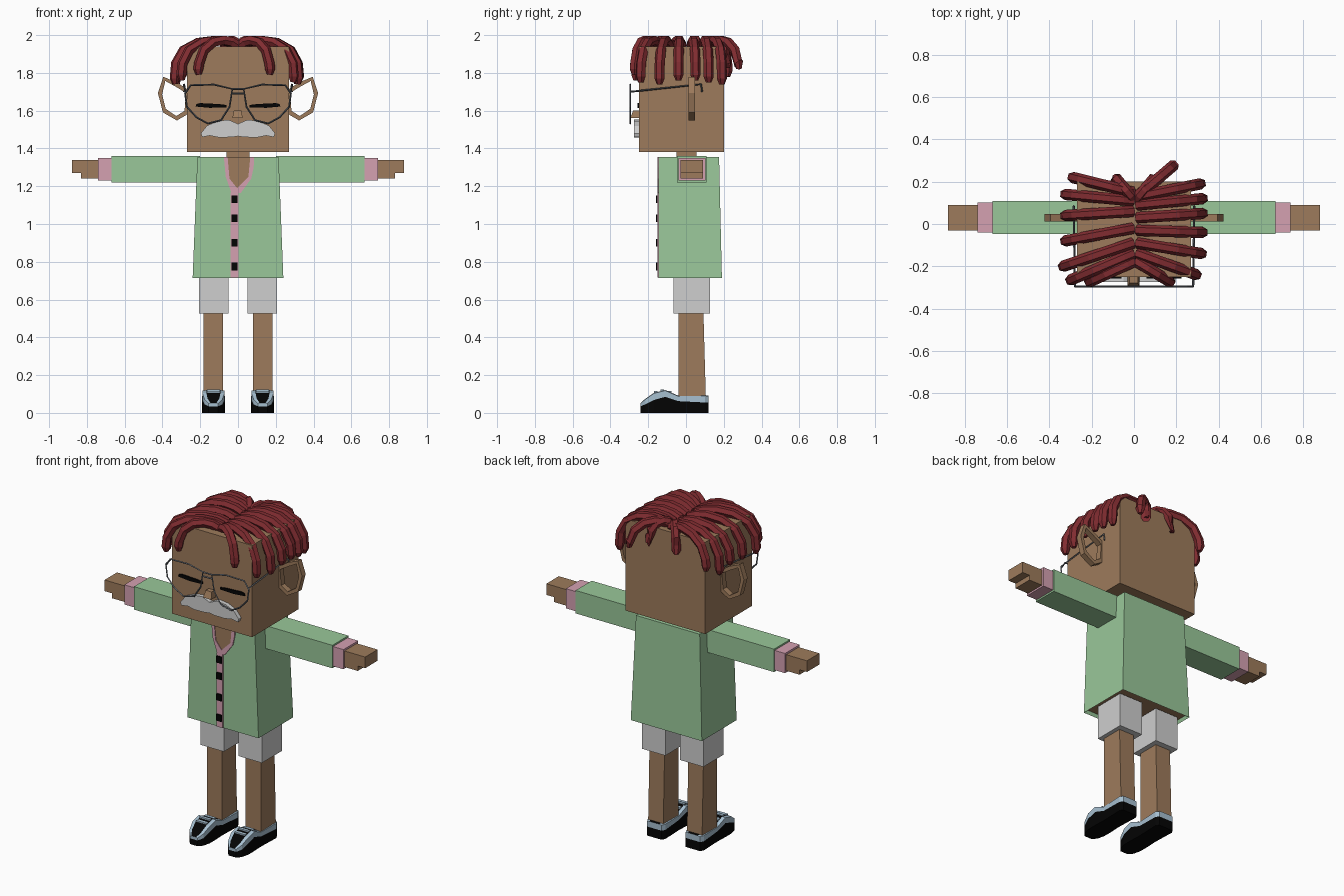
import bpy, bmesh
from mathutils import Vector

cube = bpy.data.objects.get("Cube")
if cube:
    bpy.data.objects.remove(cube, do_unlink=True)


def material(name, srgb):
    rgba = [(c / 255) ** 2.2 for c in srgb] + [1]
    m = bpy.data.materials.new(name)
    m.use_nodes = True
    m.diffuse_color = rgba
    bsdf = m.node_tree.nodes["Principled BSDF"]
    bsdf.inputs["Base Color"].default_value = rgba
    bsdf.inputs["Roughness"].default_value = 0.8
    return m


SKIN = material("brown skin", (156, 122, 92))
GREEN = material("green cloth", (152, 198, 152))
PINK = material("pink trim", (212, 160, 176))
GREY = material("pale grey", (205, 205, 205))
HAIR = material("dark red hair", (128, 48, 52))
BLACK = material("black", (12, 12, 12))
BLUE = material("pale blue", (165, 190, 207))
WIRE = material("steel wire", (98, 103, 110))


def finish(name, bm, *mats):
    bmesh.ops.recalc_face_normals(bm, faces=bm.faces)
    mesh = bpy.data.meshes.new(name)
    bm.to_mesh(mesh)
    bm.free()
    for m in mats:
        mesh.materials.append(m)
    ob = bpy.data.objects.new(name, mesh)
    bpy.context.collection.objects.link(ob)
    return ob


def box(name, x, y, z, mat, top=None):
    """Box from three ranges; top gives different x and y ranges for the upper face."""
    bm = bmesh.new()
    rings = []
    for (rx, ry), h in (((x, y), z[0]), (top or (x, y), z[1])):
        corners = ((0, 0), (1, 0), (1, 1), (0, 1))
        rings.append([bm.verts.new((rx[i], ry[j], h)) for i, j in corners])
    low, high = rings
    bm.faces.new(low)
    bm.faces.new(high)
    for i in range(4):
        k = (i + 1) % 4
        bm.faces.new((low[i], low[k], high[k], high[i]))
    return finish(name, bm, mat)


def plate(name, pts, y0, y1, mat):
    """Outline in x and z, extruded from y0 to y1."""
    bm = bmesh.new()
    face = bm.faces.new([bm.verts.new((x, y0, z)) for x, z in pts])
    new = bmesh.ops.extrude_face_region(bm, geom=[face])["geom"]
    for v in new:
        if isinstance(v, bmesh.types.BMVert):
            v.co.y = y1
    return finish(name, bm, mat)


def tube(name, paths, radius, mat, closed=False, sides=0, tip=1):
    """Swept tubes along paths, turned into a mesh."""
    cu = bpy.data.curves.new(name, "CURVE")
    cu.dimensions = "3D"
    cu.bevel_depth = radius
    cu.bevel_resolution = sides
    cu.use_fill_caps = True
    for path in paths:
        sp = cu.splines.new("POLY")
        sp.points.add(len(path) - 1)
        for p, co in zip(sp.points, path):
            p.co = (*co, 1)
        sp.points[-1].radius = tip
        sp.use_cyclic_u = closed
    temp = bpy.data.objects.new(name + "_path", cu)
    bpy.context.collection.objects.link(temp)
    mesh = bpy.data.meshes.new_from_object(temp.evaluated_get(bpy.context.evaluated_depsgraph_get()))
    bpy.data.objects.remove(temp, do_unlink=True)
    mesh.name = name
    mesh.materials.clear()
    mesh.materials.append(mat)
    mesh.shade_flat()
    ob = bpy.data.objects.new(name, mesh)
    bpy.context.collection.objects.link(ob)


def span(s, a, b):
    return tuple(sorted((s * a, s * b)))


# Head, neck and nose
box("head", (-.27, .27), (-.25, .2), (1.38, 1.94), SKIN)
box("neck", (-.06, .06), (-.05, .055), (1.33, 1.39), SKIN)
box("nose", (-.03, .025), (-.295, -.24), (1.56, 1.6), SKIN, ((-.022, .018), (-.28, -.24)))

# Coat with an open hem showing the body inside
coat = box("coat", (-.24, .24), (-.145, .19), (.715, 1.355), GREEN, ((-.215, .215), (-.145, .175)))
coat.data.materials.append(SKIN)
bm = bmesh.new()
bm.from_mesh(coat.data)
hem = [f for f in bm.faces if f.normal.z < -.9]
bmesh.ops.inset_region(bm, faces=hem, thickness=.012)
for f in hem:
    f.material_index = 1
    bmesh.ops.translate(bm, verts=f.verts, vec=(0, 0, .02))
bm.to_mesh(coat.data)
bm.free()

# Neckline, button band and buttons
plate("chest", [(-.06, 1.354), (.07, 1.354), (.06, 1.25), (0, 1.18), (-.055, 1.24)], -.148, -.14, SKIN)
plate("collar_right", [(-.075, 1.355), (-.055, 1.355), (-.045, 1.24), (-.005, 1.19),
                       (-.005, 1.165), (-.035, 1.165), (-.065, 1.25)], -.152, -.143, PINK)
plate("collar_left", [(.085, 1.355), (.065, 1.355), (.055, 1.25), (-.005, 1.19),
                      (-.005, 1.165), (.015, 1.165), (.07, 1.24), (.083, 1.3)], -.152, -.143, PINK)
box("button_band", (-.04, .002), (-.152, -.143), (.716, 1.166), PINK)
for i, z in enumerate((.775, .9, 1.03, 1.13)):
    box(f"button_{i + 1}", (-.035, -.002), (-.16, -.151), (z - .02, z + .02), BLACK)

# Shoe cross-sections: y, half width, sole height, rim height
STATIONS = [(.12, .048, .055, .088), (.1, .06, .055, .09), (-.04, .055, .062, .088),
            (-.11, .058, .085, .118), (-.17, .058, .068, .103), (-.215, .047, .045, .072),
            (-.24, .025, .035, .05)]


def shoe(name, cx):
    bm = bmesh.new()
    rows = []
    for y, w, mid, top in STATIONS:
        half = [(w, .0), (w, mid), (w, top), (w * .65, top + .003)]
        prof = [(-a, b) for a, b in half] + half[::-1]
        rows.append([bm.verts.new((cx + a, y, b)) for a, b in prof])
    for r, q in zip(rows, rows[1:]):
        for i in range(8):
            k = (i + 1) % 8
            f = bm.faces.new((r[i], r[k], q[k], q[i]))
            f.material_index = int(i in (1, 2, 4, 5))
    for r in (rows[0], rows[-1]):
        for i in range(3):
            f = bm.faces.new((r[i], r[i + 1], r[6 - i], r[7 - i]))
            f.material_index = int(i > 0)
    finish(name, bm, BLACK, BLUE)


# Half outline of an ear and of a lens, in x and z
EAR = [(.265, 1.70), (.33, 1.74), (.39, 1.768), (.413, 1.69), (.39, 1.60), (.325, 1.56), (.275, 1.59)]
LENS = [(.03, 1.715), (.127, 1.738), (.25, 1.735), (.28, 1.69), (.27, 1.62),
        (.22, 1.565), (.16, 1.532), (.09, 1.55), (.045, 1.62)]


def ear(name, s):
    """Flat ring with a rectangular section."""
    bm = bmesh.new()
    mid = sum((Vector(p) for p in EAR), Vector((0, 0))) / len(EAR)
    rings = []
    for x, z in EAR:
        p = Vector((x, z))
        d = (p - mid).normalized() * .012
        rings.append([bm.verts.new((s * c.x, y, c.y)) for c, y in
                      ((p + d, .012), (p + d, .047), (p - d, .047), (p - d, .012))])
    for i, a in enumerate(rings):
        b = rings[(i + 1) % len(rings)]
        for j in range(4):
            k = (j + 1) % 4
            bm.faces.new((a[j], a[k], b[k], b[j]))
    finish(name, bm, SKIN)


MOUSTACHE = [(0, 1.53), (.05, 1.552), (.11, 1.545), (.165, 1.52), (.197, 1.48), (.19, 1.46),
             (.15, 1.468), (.1, 1.458), (.03, 1.46), (0, 1.465)]
EYE = [(.06, 1.63), (.1, 1.635), (.2, 1.64), (.22, 1.635), (.225, 1.622), (.15, 1.615), (.06, 1.618)]

# Paired parts
for side, s in (("left", 1), ("right", -1)):
    box(f"sleeve_{side}", span(s, .2, .67), (-.047, .108), (1.22, 1.36), GREEN)
    box(f"cuff_{side}", span(s, .665, .74), (-.04, .102), (1.23, 1.35), PINK)
    box(f"palm_{side}", span(s, .735, .83), (-.03, .09), (1.24, 1.338), SKIN)
    box(f"fingers_{side}", span(s, .82, .88), (-.03, .09), (1.27, 1.338), SKIN)
    box(f"shorts_{side}", span(s, .05, .207), (-.065, .128), (.525, .73), GREY)
    box(f"leg_{side}", span(s, .08, .182), (-.04, .105), (.08, .54), SKIN, (span(s, .08, .182), (-.04, .092)))
    shoe(f"shoe_{side}", s * .13)
    for i, (y, z) in enumerate(((-.085, .111), (-.125, .119), (-.16, .11))):
        box(f"lace_{side}_{i + 1}", span(s, .095, .165), (y - .009, y + .009), (z - .006, z + .005), BLUE)
    ear(f"ear_{side}", s)
    plate(f"moustache_{side}", [(s * x, z) for x, z in MOUSTACHE], -.275, -.245, GREY)
    plate(f"closed_eye_{side}", [(s * x, z) for x, z in EYE], -.258, -.249, BLACK)
    tube(f"lens_frame_{side}", [[(s * x, -.295, z) for x, z in LENS]], .005, WIRE, closed=True)
    tube(f"temple_{side}", [[(s * .28, -.295, 1.7), (s * .285, .08, 1.74), (s * .285, .085, 1.7)]], .005, WIRE)
tube("glasses_bridge", [[(-.032, -.295, z), (.032, -.295, z)] for z in (1.715, 1.69)], .005, WIRE)

# Hair locks: root y, tip x, tip y, tip z
LOCKS = [(.15, -.29, .22, 1.78), (.11, -.325, .14, 1.74), (.06, -.325, .04, 1.76), (-.02, -.325, -.08, 1.75),
         (-.09, -.335, -.2, 1.74), (-.14, -.3, -.265, 1.76), (-.18, -.21, -.273, 1.79), (.12, -.09, .222, 1.83),
         (.13, .19, .28, 1.82), (.13, .315, .19, 1.74), (.09, .325, .12, 1.75), (.03, .325, .05, 1.76),
         (-.03, .325, -.04, 1.76), (-.09, .32, -.14, 1.74), (-.14, .295, -.24, 1.75),
         (-.18, .17, -.273, 1.79), (.12, .1, .222, 1.85)]
ARCH = [(0, 1.945), (.15, 1.965), (.35, 1.973), (.62, 1.962), (.86, 1.92), (.98, 1.85)]
paths = []
for ry, tx, ty, tz in LOCKS:
    rx = .015 if tx > 0 else -.005
    path = [(rx + (tx - rx) * f, ry + (ty - ry) * f, z) for f, z in ARCH]
    paths.append(path + [(tx, ty, tz + .03), (tx * .99, ty, tz)])
tube("hair_locks", paths, .027, HAIR, sides=1, tip=.55)
